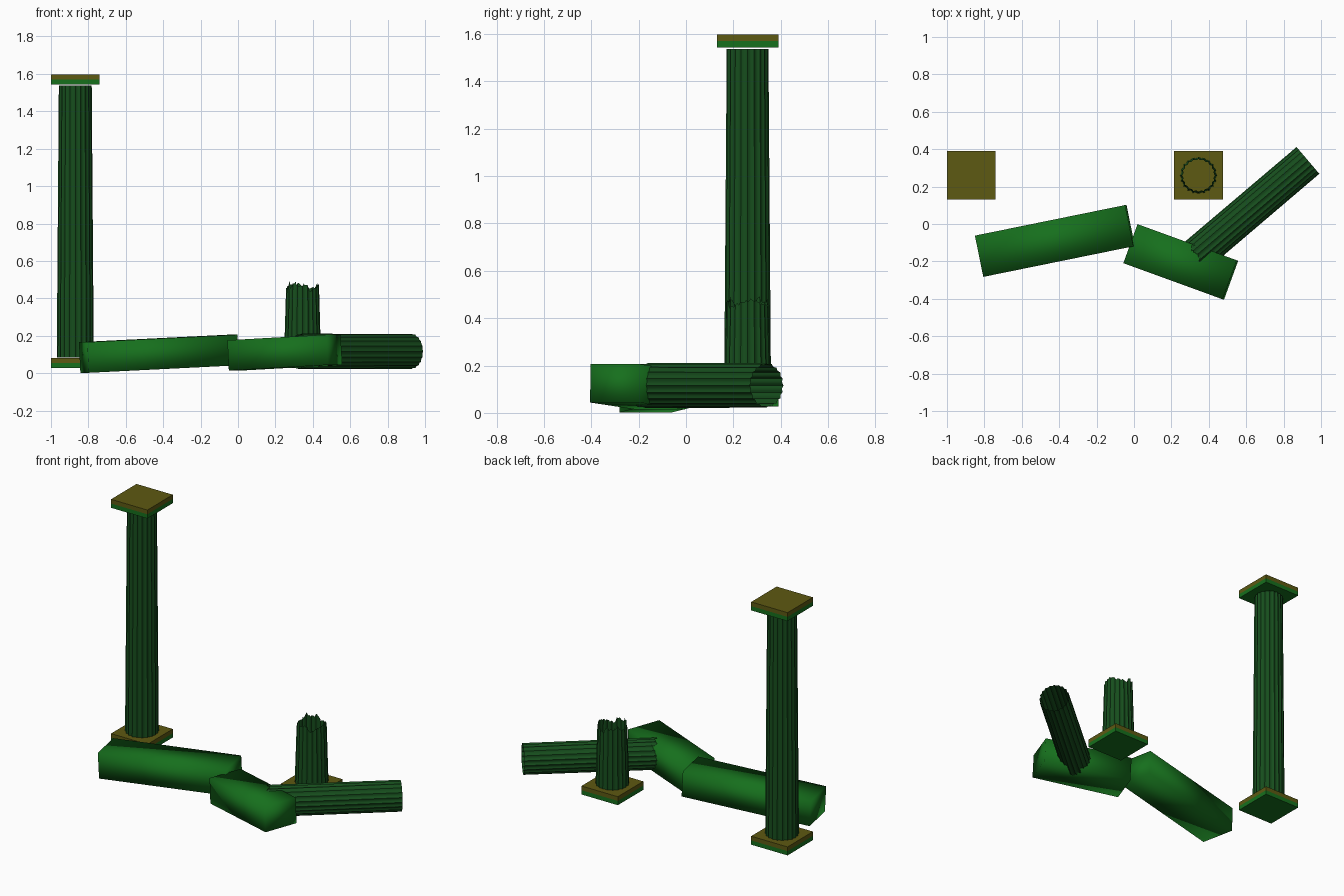
import bpy, bmesh, random
from math import sin, cos, pi, radians, atan2
from mathutils import Matrix

if "Cube" in bpy.data.objects:
    bpy.data.objects.remove(bpy.data.objects["Cube"])

random.seed(4)


def material(name, rgb):
    m = bpy.data.materials.new(name)
    m.diffuse_color = (*rgb, 1)
    m.use_nodes = True
    m.node_tree.nodes["Principled BSDF"].inputs["Base Color"].default_value = m.diffuse_color
    return m


STONE = material("column_green", (0.008, 0.075, 0.012))
MOSS = material("block_green", (0.008, 0.16, 0.012))
OLIVE = material("olive_top", (0.11, 0.10, 0.006))


def finish(name, bm, mats, smooth_angle=None):
    bmesh.ops.recalc_face_normals(bm, faces=bm.faces)
    me = bpy.data.meshes.new(name)
    bm.to_mesh(me)
    bm.free()
    for m in mats:
        me.materials.append(m)
    ob = bpy.data.objects.new(name, me)
    bpy.context.collection.objects.link(ob)
    if smooth_angle:
        bpy.ops.object.select_all(action='DESELECT')
        ob.select_set(True)
        bpy.context.view_layer.objects.active = ob
        bpy.ops.object.shade_smooth_by_angle(angle=radians(smooth_angle))
    return ob


def slab(name, x, y, z0, size=0.26, height=0.055):
    # Square slab, green below and olive on the upper half
    bm = bmesh.new()
    bmesh.ops.create_cube(bm, size=1)
    bmesh.ops.bisect_plane(bm, geom=bm.verts[:] + bm.edges[:] + bm.faces[:],
                           plane_co=(0, 0, 0), plane_no=(0, 0, 1))
    for f in bm.faces:
        f.material_index = int(f.calc_center_median().z > 0.1)
    bmesh.ops.transform(bm, verts=bm.verts, matrix=Matrix.Translation((x, y, z0 + height / 2))
                        @ Matrix.Diagonal((size, size, height, 1)))
    return finish(name, bm, [MOSS, OLIVE])


def shaft(name, length, r0, r1, jag=0.0, flutes=20, steps=4):
    # Open fluted tube along z, with an optional ragged upper rim
    bm = bmesh.new()
    n = flutes * steps
    rings = []
    for t in (0, 1):
        ring = []
        for i in range(n):
            a = 2 * pi * i / n
            r = (r0, r1)[t] * (1 - 0.07 * sin(pi * (i % steps) / steps))
            z = t * length
            if t and jag:
                z += jag * (0.5 * sin(3 * a + 1) + 0.35 * sin(8 * a) + random.uniform(-0.4, 0.4))
            ring.append(bm.verts.new((r * cos(a), r * sin(a), z)))
        rings.append(ring)
    for i in range(n):
        j = (i + 1) % n
        bm.faces.new((rings[0][i], rings[0][j], rings[1][j], rings[1][i]))
    return finish(name, bm, [STONE], 40)


def block(name, loc, size, yaw, pitch):
    # Fallen block with soft shading
    bm = bmesh.new()
    bmesh.ops.create_cube(bm, size=1, matrix=Matrix.Diagonal((*size, 1)))
    ob = finish(name, bm, [MOSS], 180)
    ob.location = loc
    ob.rotation_euler = (0, radians(-pitch), radians(yaw))
    return ob


# Standing column
slab("standing_base", -0.87, 0.26, 0.027)
shaft("standing_shaft", 1.453, 0.099, 0.088).location = (-0.87, 0.26, 0.084)
slab("standing_capital", -0.87, 0.26, 1.543)

# Broken column stump
slab("stump_base", 0.345, 0.26, 0.027)
shaft("stump_shaft", 0.38, 0.099, 0.088, jag=0.025).location = (0.345, 0.26, 0.084)

# Fallen shaft, ragged end resting in the small block
fallen = shaft("fallen_shaft", 0.79, 0.094, 0.095, jag=0.025)
fallen.location = (0.93, 0.34, 0.116)
fallen.rotation_euler = (0, pi / 2, atan2(-0.51, -0.60))

# Fallen blocks
block("long_block", (-0.423, -0.09, 0.104), (0.82, 0.225, 0.164), 11.5, 2.8)
block("short_block", (0.25, -0.203, 0.11), (0.565, 0.222, 0.162), -20, 3)
